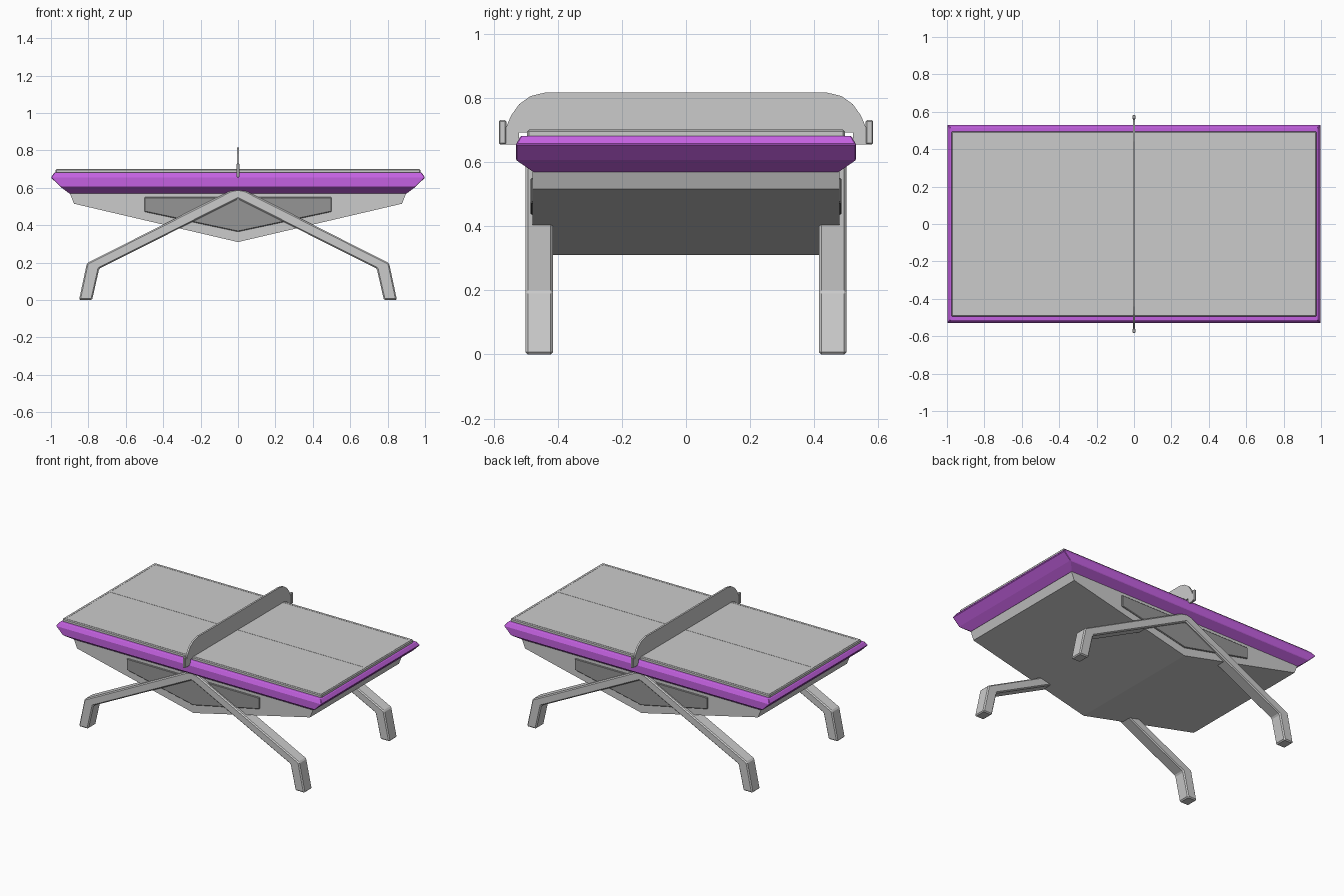
import bpy, bmesh
from mathutils import Vector

if "Cube" in bpy.data.objects:
    bpy.data.objects.remove(bpy.data.objects["Cube"])


def material(name, color):
    m = bpy.data.materials.new(name)
    m.diffuse_color = (*color, 1)
    m.use_nodes = True
    m.node_tree.nodes["Principled BSDF"].inputs["Base Color"].default_value = m.diffuse_color
    return m


PURPLE = material("purple", (0.55, 0.12, 0.75))
DARK = material("dark_grey", (0.3, 0.3, 0.3))
LIGHT = material("light_grey", (0.9, 0.9, 0.9))


def finish(name, bm, mat=None, bevel=0.0, segments=1):
    bmesh.ops.recalc_face_normals(bm, faces=bm.faces)
    me = bpy.data.meshes.new(name)
    bm.to_mesh(me)
    bm.free()
    ob = bpy.data.objects.new(name, me)
    bpy.context.collection.objects.link(ob)
    if mat:
        me.materials.append(mat)
    if bevel:
        mod = ob.modifiers.new("Bevel", 'BEVEL')
        mod.width, mod.segments = bevel, segments
        mod.limit_method, mod.angle_limit = 'ANGLE', 0.6
    return ob


def box(name, x, y, z, mat=None, bevel=0.0):
    bm = bmesh.new()
    bmesh.ops.create_cube(bm, size=1)
    for v in bm.verts:
        v.co = [(r[0] + r[1]) / 2 + c * (r[1] - r[0]) for r, c in zip((x, y, z), v.co)]
    return finish(name, bm, mat, bevel)


def extrude(name, pts, lo, hi, axis='Y', mat=None, bevel=0.0):
    """Extrude a flat outline (u, z) along the Y or X axis."""
    bm = bmesh.new()
    place = (lambda u, z: (u, lo, z)) if axis == 'Y' else (lambda u, z: (lo, u, z))
    face = bm.faces.new([bm.verts.new(place(u, z)) for u, z in pts])
    ext = bmesh.ops.extrude_face_region(bm, geom=[face])
    step = Vector((0, hi - lo, 0)) if axis == 'Y' else Vector((hi - lo, 0, 0))
    for g in ext['geom']:
        if isinstance(g, bmesh.types.BMVert):
            g.co += step
    return finish(name, bm, mat, bevel)


def mirrored(half):
    """Complete an outline that starts and ends on the centre line."""
    return half + [(-u, z) for u, z in reversed(half) if u > 1e-6]


# Purple rim: stacked rectangles (half length, half width, height)
bm = bmesh.new()
rings = []
for a, b, z in [(0.90, 0.475, 0.568), (0.95, 0.53, 0.606), (1.0, 0.53, 0.655), (0.982, 0.515, 0.681)]:
    rings.append([bm.verts.new((sx * a, sy * b, z)) for sx, sy in ((-1, -1), (1, -1), (1, 1), (-1, 1))])
for r, s in zip(rings, rings[1:]):
    for i in range(4):
        j = (i + 1) % 4
        bm.faces.new((r[i], r[j], s[j], s[i]))
bm.faces.new(rings[0])
bm.faces.new(rings[-1])
finish("table_rim", bm, PURPLE, 0.003)

# Playing surface and its painted lines
box("table_top", (-0.975, 0.975), (-0.495, 0.495), (0.675, 0.70), None, 0.005)
box("centre_line", (-0.955, 0.955), (-0.014, 0.014), (0.695, 0.7012), LIGHT)
for s, n in ((-1, "a"), (1, "b")):
    box("side_line_" + n, (-0.969, 0.969), sorted((s * 0.474, s * 0.489)), (0.695, 0.7012), LIGHT)
    box("end_line_" + n, sorted((s * 0.955, s * 0.969)), (-0.474, 0.474), (0.695, 0.7012), LIGHT)

# Wedge-shaped body below the table
extrude("under_body", [(-0.90, 0.572), (-0.877, 0.515), (0, 0.31), (0.877, 0.515), (0.90, 0.572)],
        -0.478, 0.478)

# Side panels and legs, front and back
leg = mirrored([(0, 0.54), (0.742, 0.168), (0.78, 0.0), (0.85, 0.0), (0.808, 0.197), (0.04, 0.585), (0, 0.594)])
panel = [(-0.5, 0.55), (-0.5, 0.472), (0, 0.365), (0.5, 0.472), (0.5, 0.55)]
for s, n in ((-1, "front"), (1, "back")):
    extrude(n + "_panel", panel, s * 0.46, s * 0.485, 'Y', DARK, 0.004)
    extrude(n + "_legs", leg, s * 0.415, s * 0.50, 'Y', None, 0.007)

# Net with rounded shoulders, reaching over the rim
net = mirrored([(0, 0.692), (0.52, 0.692), (0.52, 0.655), (0.572, 0.655), (0.572, 0.70), (0.562, 0.705),
                (0.545, 0.745), (0.52, 0.78), (0.485, 0.805), (0.44, 0.816), (0, 0.816)])
extrude("net", net, -0.006, 0.006, 'X')

# Clamps at the net ends
for s, n in ((-1, "front"), (1, "back")):
    box(n + "_net_clamp", (-0.009, 0.009), sorted((s * 0.56, s * 0.583)), (0.655, 0.73), None, 0.004)
